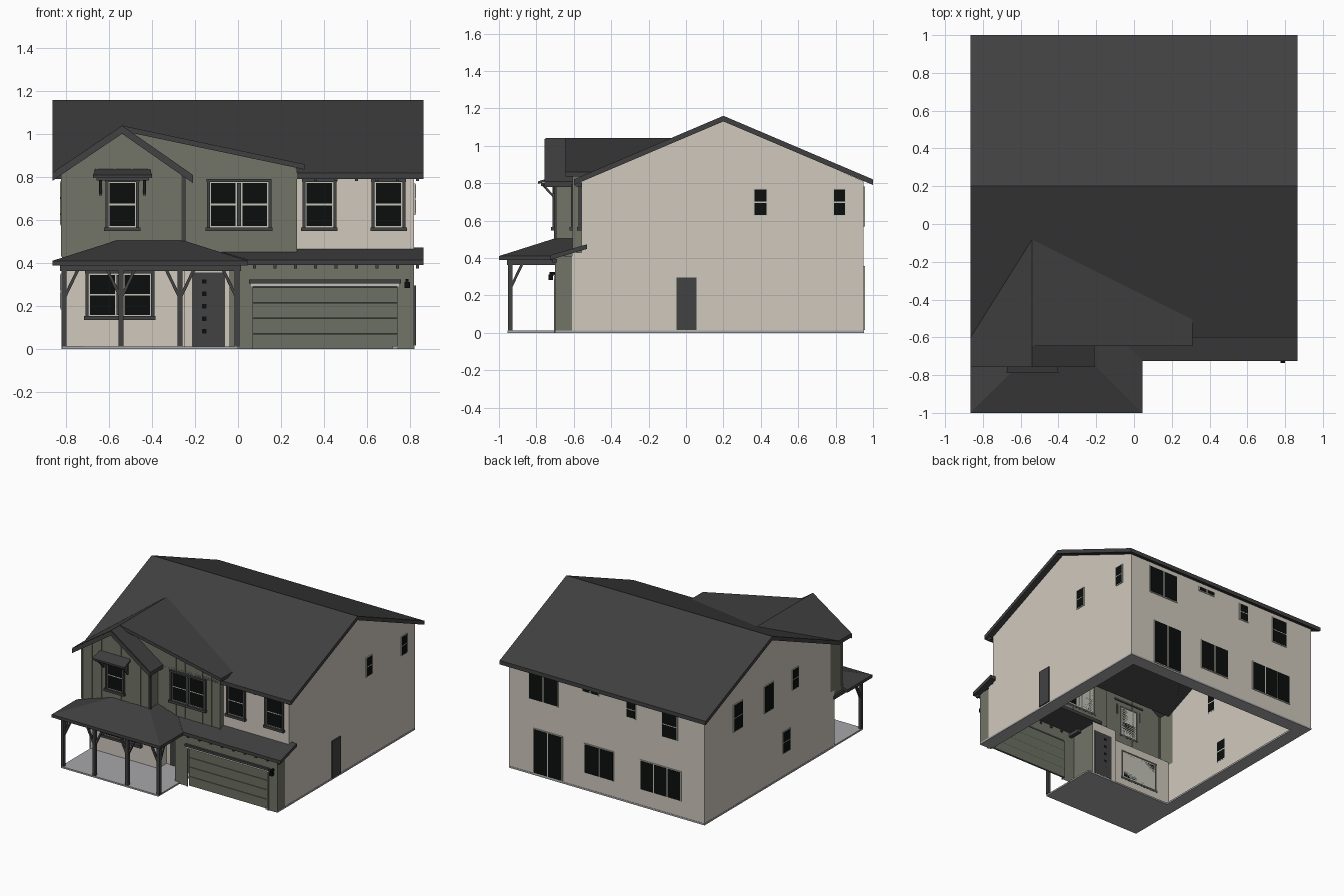
import bpy, bmesh
from mathutils import Vector, Matrix

if "Cube" in bpy.data.objects:
    bpy.data.objects.remove(bpy.data.objects["Cube"])


def lin(c):
    c /= 255
    return c / 12.92 if c <= 0.04045 else ((c + 0.055) / 1.055) ** 2.4


MATS = {}
for key, rgb in {"cream siding": (208, 201, 190), "green siding": (114, 117, 104),
                 "roof shingles": (64, 64, 65), "dark trim": (66, 66, 68),
                 "window glass": (12, 14, 14), "pale frame": (196, 195, 184),
                 "concrete": (168, 168, 170), "garage door green": (108, 112, 99)}.items():
    m = bpy.data.materials.new(key)
    m.diffuse_color = (*[lin(c) for c in rgb], 1)
    m.use_nodes = True
    m.node_tree.nodes["Principled BSDF"].inputs["Base Color"].default_value = m.diffuse_color
    MATS[key] = m
CREAM, GREEN, ROOF, TRIM, GLASS, PALE, CONC, GDOOR = MATS
OUT = {"front": (0, -1, 0), "back": (0, 1, 0), "left": (-1, 0, 0), "right": (1, 0, 0)}


class Part:
    """Collects boxes, sheets, slabs and beams into one named object."""

    def __init__(self, name):
        self.name, self.bm, self.mats = name, bmesh.new(), []

    def paint(self, faces, mat):
        if mat not in self.mats:
            self.mats.append(mat)
        for f in faces:
            f.material_index = self.mats.index(mat)

    def box(self, a, b, mat):
        a, b = Vector(a), Vector(b)
        size = Vector([abs(q) for q in b - a])
        mtx = Matrix.Translation((a + b) / 2) @ Matrix.Diagonal((*size, 1))
        vs = bmesh.ops.create_cube(self.bm, size=1, matrix=mtx)["verts"]
        self.paint({f for v in vs for f in v.link_faces}, mat)

    def beam(self, a, b, w, mat):
        a, b = Vector(a), Vector(b)
        rot = (b - a).to_track_quat("Z", "Y").to_matrix().to_4x4()
        mtx = Matrix.Translation((a + b) / 2) @ rot @ Matrix.Diagonal((w, w, (b - a).length, 1))
        vs = bmesh.ops.create_cube(self.bm, size=1, matrix=mtx)["verts"]
        self.paint({f for v in vs for f in v.link_faces}, mat)

    def sheet(self, face, pos, uz, mat):
        f = self.bm.faces.new([self.bm.verts.new(at(face, pos, u, 0, z)) for u, z in uz])
        f.normal_update()
        if f.normal.dot(Vector(OUT[face])) < 0:
            f.normal_flip()
        self.paint([f], mat)

    def plate(self, face, pos, u0, u1, z0, z1, d, mat):
        self.box(at(face, pos, u0, -0.001, z0), at(face, pos, u1, d, z1), mat)

    def slab(self, top, t, mat):
        hi = [self.bm.verts.new(p) for p in top]
        lo = [self.bm.verts.new((p[0], p[1], p[2] - t)) for p in top]
        n = len(top)
        fs = [self.bm.faces.new(hi), self.bm.faces.new(lo[::-1])]
        fs += [self.bm.faces.new((hi[i], lo[i], lo[(i + 1) % n], hi[(i + 1) % n])) for i in range(n)]
        bmesh.ops.recalc_face_normals(self.bm, faces=fs)
        self.paint(fs, mat)

    def done(self):
        me = bpy.data.meshes.new(self.name)
        self.bm.to_mesh(me)
        self.bm.free()
        for k in self.mats:
            me.materials.append(MATS[k])
        bpy.context.collection.objects.link(bpy.data.objects.new(self.name, me))


def at(face, pos, u, d, z):
    """Point on a wall: u along it, d outward from it, z up."""
    return {"front": (u, pos - d, z), "back": (u, pos + d, z),
            "right": (pos + d, u, z), "left": (pos - d, u, z)}[face]


def rect(u0, u1, z0, z1):
    return [(u0, z0), (u1, z0), (u1, z1), (u0, z1)]


def window(name, face, pos, u0, u1, z0, z1, panes=1, split=True, trim=False, gap=0.01):
    p = Part(name)
    e = 0.006
    p.plate(face, pos, u0 - e, u1 + e, z0 - e, z1 + e, 0.006, PALE)
    w = (u1 - u0 - gap * (panes - 1)) / panes
    zm = (z0 + z1) / 2
    for i in range(panes):
        a = u0 + i * (w + gap)
        for b, c in ([(z0, zm - 0.004), (zm + 0.004, z1)] if split else [(z0, z1)]):
            p.plate(face, pos, a, a + w, b, c, 0.008, GLASS)
        if trim and i:
            p.plate(face, pos, a - gap + e, a - e, z0, z1, 0.014, TRIM)
    if trim:
        for a in (u0 - 0.02, u1 + e):
            p.plate(face, pos, a, a + 0.014, z0 - e, z1 + e, 0.014, TRIM)
        p.plate(face, pos, u0 - 0.022, u1 + 0.022, z1 + e, z1 + 0.02, 0.016, TRIM)
        p.plate(face, pos, u0 - 0.026, u1 + 0.026, z0 - 0.024, z0 - e, 0.022, TRIM)
    p.done()


# Foundation ring and porch slab
p = Part("foundation")
for a, b in (((-.822, .85), (.822, .952)), ((-.822, -.6), (-.72, .85)), ((.72, -.7), (.822, .85))):
    p.box((*a, 0), (*b, .013), CONC)
p.done()
p = Part("porch_slab")
p.box((-.82, -.955, 0), (0, -.5, .012), CONC)
p.done()

# Cream walls of the main body
p = Part("main_walls")
side = [(-.61, 0), (.95, 0), (.95, .81), (.2, 1.135), (-.56, .81), (-.56, .43), (-.61, .43)]
p.sheet("right", .82, side, CREAM)
p.sheet("left", -.82, side, CREAM)
p.sheet("back", .95, rect(-.82, .82, 0, .81), CREAM)
p.sheet("front", -.56, rect(.27, .82, .44, .81), CREAM)
p.sheet("front", -.6, rect(-.82, -.25, 0, .42), CREAM)
p.sheet("front", -.5, rect(-.25, -.04, 0, .42), CREAM)
p.sheet("right", -.25, rect(-.6, -.5, 0, .42), CREAM)
p.done()

# Green garage front with an opening
p = Part("garage_walls")
for u0, u1, z0 in ((-.04, .07, 0), (.74, .82, 0), (.07, .74, .29)):
    p.sheet("front", -.7, rect(u0, u1, z0, .4), GREEN)
p.sheet("left", -.04, rect(-.7, -.5, 0, .4), GREEN)
p.sheet("right", .82, rect(-.7, -.61, 0, .41), GREEN)
p.done()
p = Part("garage_door")
for i in range(4):
    p.box((.07, -.685, i * .072), (.74, -.67, i * .072 + .069), GDOOR)
p.box((.07, -.678, 0), (.74, -.67, .29), TRIM)
p.done()
p = Part("garage_door_frame")
p.plate("front", -.7, .06, .75, .29, .304, .006, PALE)
for u in (.06, .74):
    p.plate("front", -.7, u, u + .01, 0, .29, .006, GREEN)
p.plate("front", -.7, .052, .758, .305, .322, .016, TRIM)
p.done()

# Green upper walls with battens
p = Part("upper_green_walls")
p.sheet("front", -.7, [(-.82, .4), (-.25, .4), (-.25, .81), (-.54, 1.012), (-.82, .82)], GREEN)
p.sheet("left", -.82, rect(-.7, -.56, .4, .82), GREEN)
p.sheet("right", -.25, rect(-.7, -.6, .4, .81), GREEN)
p.sheet("front", -.6, [(-.25, .44), (.27, .44), (.27, .845), (-.54, 1.015), (-.25, .81)], GREEN)
p.sheet("right", .27, [(-.6, .44), (-.56, .44), (-.56, .8), (-.5, .845), (-.6, .845)], GREEN)
p.done()
p = Part("battens")
for i in range(1, 7):
    u = -.82 + i * .0814
    p.plate("front", -.7, u - .005, u + .005, .42, 1.0 - .69 * abs(u + .54), .004, GREEN)
for i in range(1, 7):
    u = -.25 + i * .0743
    p.plate("front", -.6, u - .005, u + .005, .45, 1.0 - .21 * (u + .54), .004, GREEN)
p.done()
p = Part("corner_boards")
p.box((-.262, -.706, .45), (-.244, -.69, .81), TRIM)
p.box((.262, -.606, .45), (.274, -.59, .84), GREEN)
p.box((-.824, -.706, .43), (-.812, -.69, .82), GREEN)
p.done()

# Main roof
p = Part("main_roof")
for ye in (-.6, 1.0):
    p.slab([(-.865, ye, .82), (.865, ye, .82), (.865, .2, 1.16), (-.865, .2, 1.16)], .03, ROOF)
p.done()

# Front gable: steep sides, and a long shallow slope to the right
p = Part("front_gable_roof")
p.slab([(-.54, -.75, 1.04), (-.865, -.75, .82), (-.865, -.6, .82), (-.54, -.08, 1.04)], .03, ROOF)
p.slab([(-.54, -.75, 1.04), (-.21, -.75, .81), (-.21, -.6, .81), (-.54, -.6, 1.04)], .03, ROOF)
p.slab([(-.54, -.645, 1.04), (.31, -.645, .86), (.31, -.5, .86), (-.54, -.08, 1.04)], .025, ROOF)
p.done()
p = Part("gable_bargeboards")
for u, z in ((-.865, .82), (-.21, .81)):
    p.slab([(-.54, -.756, 1.036), (u, -.756, z - .004), (u, -.748, z - .004), (-.54, -.748, 1.036)], .034, TRIM)
p.done()


# Hipped porch roof and garage shed roof
def hip(x, y):
    return (x, y, .41 + .317 * min(x + .865, .045 - x, y + 1))


p = Part("porch_roof")
for pts in ([(-.865, -1), (.045, -1), (-.255, -.7), (-.565, -.7)],
            [(-.865, -1), (-.565, -.7), (-.865, -.7)],
            [(.045, -1), (.045, -.725), (-.08, -.6), (-.255, -.6), (-.255, -.7)]):
    p.slab([hip(*q) for q in pts], .022, ROOF)
p.done()
p = Part("garage_roof")
p.slab([(.045, -.725, .415), (.865, -.725, .415), (.865, -.53, .473), (-.15, -.53, .473)], .025, ROOF)
p.done()
p = Part("rafter_tails")
for i in range(9):
    x = .07 + i * .095
    p.box((x, -.715, .375), (x + .014, -.69, .395), TRIM)
    if x > .3:
        p.box((x, -.59, .782), (x + .014, -.555, .8), TRIM)
p.done()

# Porch posts, beams and braces
posts = (-.81, -.545, -.27, -.005)
p = Part("porch_posts")
for x in posts:
    p.box((x - .012, -.952, .012), (x + .012, -.928, .37), TRIM)
    for s in (-1, 1):
        if posts[0] <= x + s * .1 <= posts[-1]:
            p.beam((x, -.94, .235), (x + s * .065, -.94, .37), .014, TRIM)
for x in (posts[0], posts[-1]):
    p.beam((x, -.94, .235), (x, -.875, .37), .014, TRIM)
    p.box((x - .014, -.93, .362), (x + .014, -.6, .39), TRIM)
p.box((-.83, -.956, .362), (.015, -.924, .39), TRIM)
p.done()

# Doors and lamp
p = Part("front_door")
p.plate("front", -.5, -.215, -.06, .012, .355, .006, TRIM)
for i in range(5):
    p.plate("front", -.5, -.168, -.146, .072 + i * .058, .092 + i * .058, .009, GLASS)
p.done()
p = Part("side_door")
p.plate("right", .82, -.05, .055, .015, .295, .008, TRIM)
p.done()
p = Part("wall_lamp")
p.box((.775, -.735, .283), (.8, -.71, .312), GLASS)
p.box((.78, -.73, .312), (.795, -.699, .326), GLASS)
p.done()

# Front windows
window("gable_window", "front", -.7, -.598, -.48, .572, .772, trim=True)
window("upper_double_window", "front", -.6, -.125, .135, .572, .772, 2, trim=True, gap=.032)
window("upper_window_left", "front", -.56, .32, .438, .572, .772, trim=True)
window("upper_window_right", "front", -.56, .642, .76, .572, .772, trim=True)
window("porch_window", "front", -.6, -.69, -.41, .158, .345, 2, trim=True, gap=.045)

# Awning over the gable window
p = Part("window_awning")
p.slab([(-.675, -.79, .81), (-.4, -.79, .81), (-.41, -.695, .838), (-.665, -.695, .838)], .014, ROOF)
p.box((-.66, -.775, .784), (-.415, -.76, .8), TRIM)
for x in (-.64, -.436):
    p.box((x - .007, -.775, .784), (x + .007, -.7, .8), TRIM)
    p.box((x - .007, -.712, .715), (x + .007, -.699, .79), TRIM)
    p.beam((x, -.705, .725), (x, -.765, .79), .012, TRIM)
p.done()

# Side and back windows: face, wall, u0, u1, z0, z1, panes, split
rest = [("right", .82, .365, .43, .63, .765, 1, True), ("right", .82, .79, .85, .63, .765, 1, True),
        ("left", -.82, .5, .6, .58, .775, 1, True), ("left", -.82, .13, .23, .58, .775, 1, False),
        ("left", -.82, -.17, -.105, .63, .775, 1, True), ("left", -.82, -.07, .01, .19, .345, 1, True),
        ("back", .95, .41, .65, .575, .775, 2, False), ("back", .95, .07, .2, .75, .775, 2, False),
        ("back", .95, -.24, -.17, .655, .775, 1, True), ("back", .95, -.59, -.47, .585, .775, 1, True),
        ("back", .95, .375, .61, .02, .35, 2, False), ("back", .95, -.055, .18, .135, .35, 2, False),
        ("back", .95, -.62, -.29, .135, .35, 3, False)]
for i, (face, pos, u0, u1, z0, z1, n, s) in enumerate(rest):
    window(f"{face}_window_{i}", face, pos, u0, u1, z0, z1, n, s)
